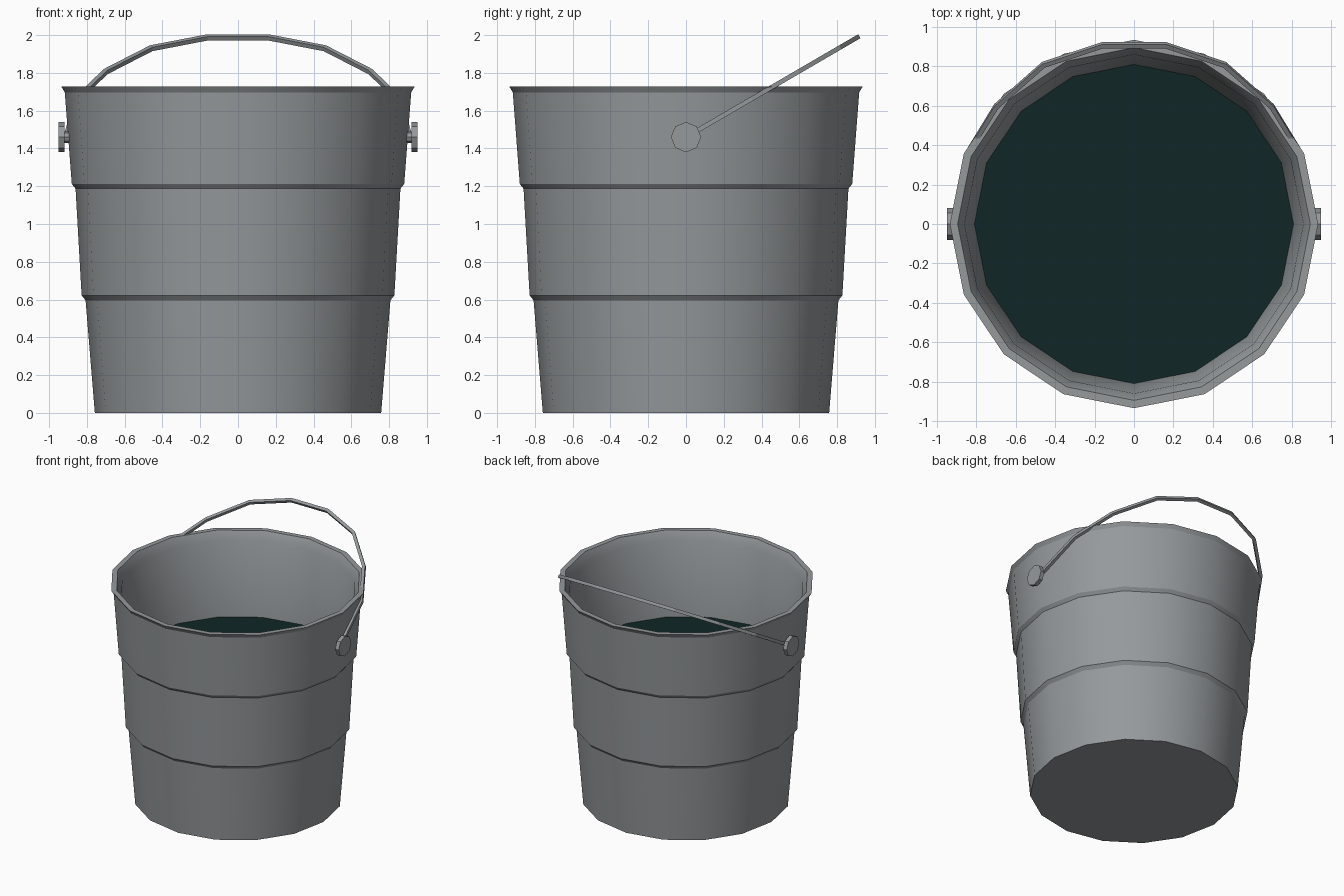
import bpy, bmesh, math
from mathutils import Vector, Matrix

if "Cube" in bpy.data.objects:
    bpy.data.objects.remove(bpy.data.objects["Cube"])

SIDES = 16


def material(name, rgb):
    m = bpy.data.materials.new(name)
    m.diffuse_color = (*rgb, 1)
    m.use_nodes = True
    m.node_tree.nodes["Principled BSDF"].inputs["Base Color"].default_value = m.diffuse_color
    return m


metal = material("grey_metal", (0.30, 0.32, 0.33))
dark_water = material("dark_water", (0.005, 0.019, 0.019))


def finish(bm, name, mat, smooth=False):
    bmesh.ops.recalc_face_normals(bm, faces=bm.faces)
    me = bpy.data.meshes.new(name)
    bm.to_mesh(me)
    bm.free()
    ob = bpy.data.objects.new(name, me)
    bpy.context.collection.objects.link(ob)
    me.materials.append(mat)
    if smooth:
        bpy.ops.object.select_all(action='DESELECT')
        ob.select_set(True)
        bpy.context.view_layer.objects.active = ob
        bpy.ops.object.shade_smooth_by_angle(angle=math.radians(25))
    return ob


def bridge(bm, a, b):
    n = len(a)
    for i in range(n):
        j = (i + 1) % n
        bm.faces.new((a[i], a[j], b[j], b[i]))


def ring(bm, r, z):
    return [bm.verts.new((r * math.cos(t), r * math.sin(t), z))
            for t in (2 * math.pi * i / SIDES for i in range(SIDES))]


# bucket wall: outer profile from the base up, over the rim and down inside
profile = [(0.758, 0), (0.807, 0.596), (0.828, 0.622), (0.86, 1.187),
           (0.88, 1.212), (0.917, 1.697), (0.935, 1.727),
           (0.895, 1.727), (0.86, 1.66), (0.81, 1.07), (0.725, 0.05)]
bm = bmesh.new()
rings = [ring(bm, r, z) for r, z in profile]
for a, b in zip(rings, rings[1:]):
    bridge(bm, a, b)
bm.faces.new(rings[0])
bm.faces.new(rings[-1])
finish(bm, "bucket", metal, smooth=True)

# water surface, facing up
bm = bmesh.new()
bm.faces.new(ring(bm, 0.811, 1.07))
water = finish(bm, "water", dark_water)
if water.data.polygons[0].normal.z < 0:
    water.data.flip_normals()


# pivot pins: octagonal head on a short shaft
def pin(name, side):
    bm = bmesh.new()
    for r, x0, x1 in ((0.08, 0.918, 0.949), (0.03, 0.86, 0.93)):
        mat = (Matrix.Translation((side * (x0 + x1) / 2, 0, 1.46))
               @ Matrix.Rotation(math.pi / 2, 4, 'Y'))
        bmesh.ops.create_cone(bm, cap_ends=True, segments=8, radius1=r,
                              radius2=r, depth=x1 - x0, matrix=mat)
    finish(bm, name, metal)


pin("pin_right", 1)
pin("pin_left", -1)

# handle: square rod bent in a plane tilted back about the pins
half = [(0.91, 0.0), (0.853, 0.40), (0.70, 0.69), (0.46, 0.935), (0.16, 1.05)]
path = [Vector(p) for p in half] + [Vector((-x, s)) for x, s in reversed(half)]
tilt = math.radians(30.2)
along = Vector((0, math.cos(tilt), math.sin(tilt)))
across = Vector((0, -math.sin(tilt), math.cos(tilt)))
h = 0.012
bm = bmesh.new()
sections = []
for i, p in enumerate(path):
    d0 = (p - path[max(i - 1, 0)])
    d1 = (path[min(i + 1, len(path) - 1)] - p)
    d = (d0.normalized() + d1.normalized()).normalized()
    n = Vector((d.y, -d.x))
    sec = []
    for u, v in ((-h, -h), (h, -h), (h, h), (-h, h)):
        q = p + n * u
        sec.append(bm.verts.new(Vector((q.x, 0, 1.46)) + along * q.y + across * v))
    sections.append(sec)
for a, b in zip(sections, sections[1:]):
    bridge(bm, a, b)
bm.faces.new(sections[0])
bm.faces.new(sections[-1])
finish(bm, "handle", metal)
